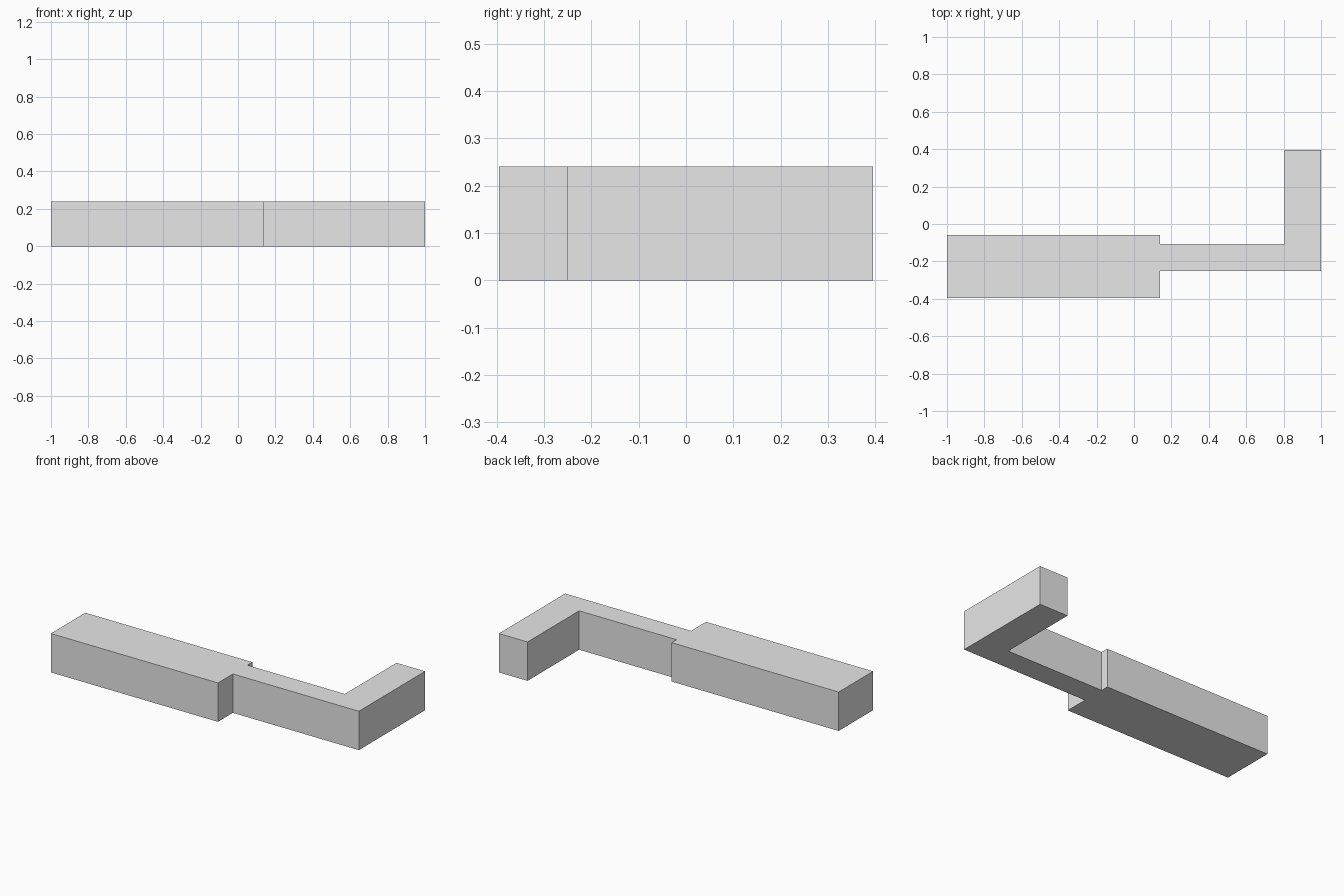
import bpy
import bmesh

cube = bpy.data.objects.get("Cube")
if cube:
    bpy.data.objects.remove(cube, do_unlink=True)

HEIGHT = 0.24

grey = bpy.data.materials.new("plain_grey")
grey.use_nodes = True
colour = (0.8, 0.8, 0.8, 1)
grey.diffuse_color = colour
grey.node_tree.nodes["Principled BSDF"].inputs["Base Color"].default_value = colour


def extrude_outline(name, outline, height, material):
    """Raise a flat outline into a solid block standing on the floor."""
    bm = bmesh.new()
    base = bm.faces.new([bm.verts.new((x, y, 0)) for x, y in outline])
    top = bmesh.ops.extrude_face_region(bm, geom=[base], use_keep_orig=True)
    raised = [v for v in top["geom"] if isinstance(v, bmesh.types.BMVert)]
    bmesh.ops.translate(bm, verts=raised, vec=(0, 0, height))
    bmesh.ops.recalc_face_normals(bm, faces=bm.faces)
    mesh = bpy.data.meshes.new(name)
    bm.to_mesh(mesh)
    bm.free()
    mesh.materials.append(material)
    obj = bpy.data.objects.new(name, mesh)
    bpy.context.collection.objects.link(obj)
    return obj


# Wide block, narrow corridor and end wing share one continuous outline
extrude_outline("stepped_block", [
    (-1, -0.395), (0.14, -0.395),    # wide block front
    (0.14, -0.25), (1, -0.25),       # corridor front
    (1, 0.395), (0.805, 0.395),      # end wing
    (0.805, -0.108), (0.14, -0.108), # corridor back
    (0.14, -0.06), (-1, -0.06),      # wide block back
], HEIGHT, grey)
